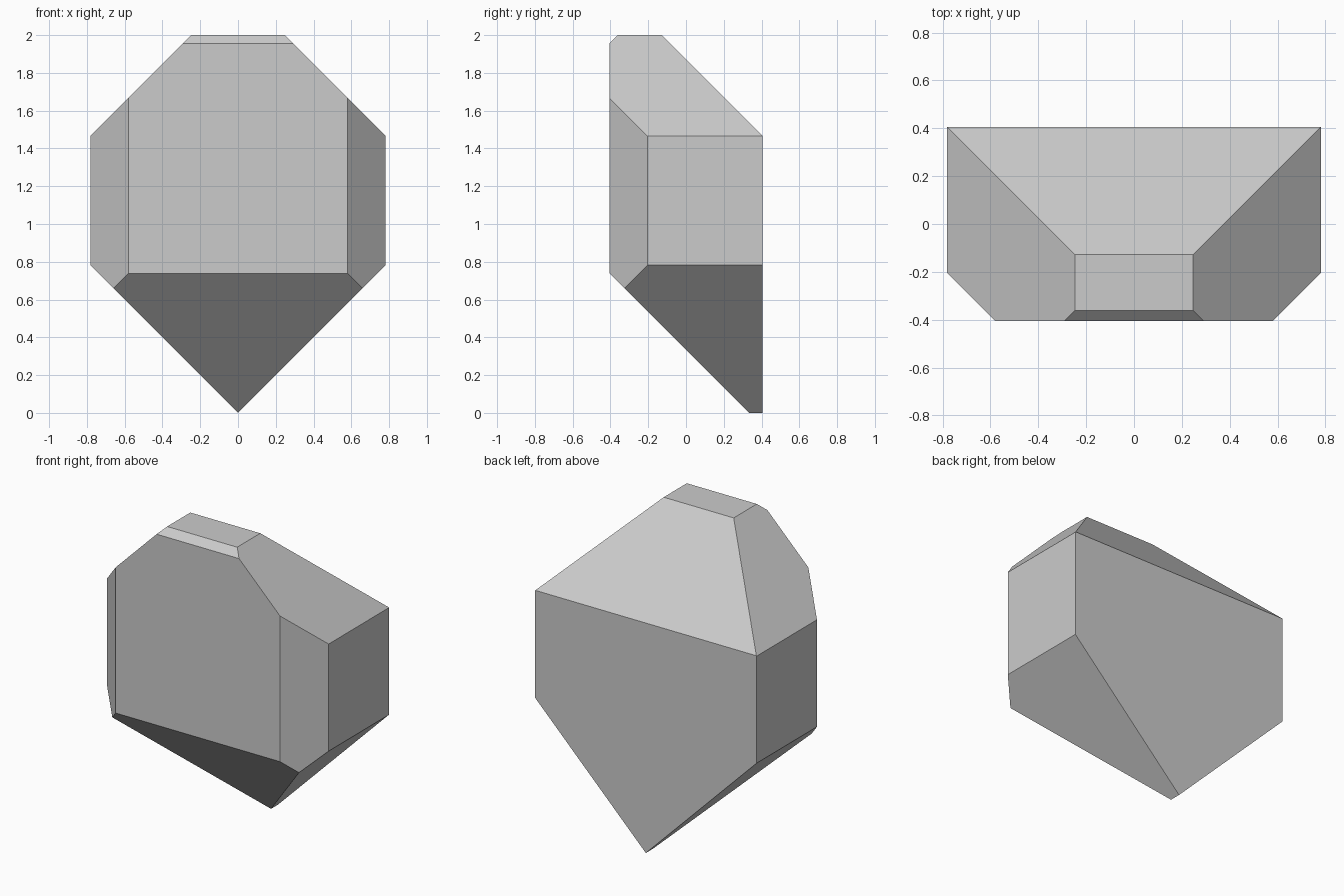
import bpy, bmesh
from mathutils import Vector, Matrix

if "Cube" in bpy.data.objects:
    bpy.data.objects.remove(bpy.data.objects["Cube"])

# Starting block: width, depth and height of the cut stone
W, D, H = 1.564, 0.81, 2.0
bm = bmesh.new()
bmesh.ops.create_cube(bm, size=1.0, matrix=Matrix.Translation((0, 0, H / 2)) @ Matrix.Diagonal((W, D, H, 1)))


def slice_off(normal, distance):
    """Remove everything where normal . p > distance and cap the cut."""
    n = Vector(normal)
    geom = bm.verts[:] + bm.edges[:] + bm.faces[:]
    bmesh.ops.bisect_plane(bm, geom=geom, dist=1e-5, plane_co=n * distance / n.length_squared,
                           plane_no=n, clear_outer=True)
    bmesh.ops.holes_fill(bm, edges=[e for e in bm.edges if e.is_boundary], sides=0)


# Facets mirrored left and right: shoulder, pointed base, front corner
for s in (-1, 1):
    slice_off((s, 0, 1), 2.247)
    slice_off((s, 0, -1), 0.0)
    slice_off((s, -1, 0), 0.985)

# Centre facets: back slope, front top chamfer, front underside
slice_off((0, 1, 1), 1.872)
slice_off((0, -1, 1), 2.361)
slice_off((0, -1, -1), -0.333)

bmesh.ops.recalc_face_normals(bm, faces=bm.faces[:])
mesh = bpy.data.meshes.new("faceted_stone")
bm.to_mesh(mesh)
bm.free()
bpy.context.collection.objects.link(bpy.data.objects.new("faceted_stone", mesh))
